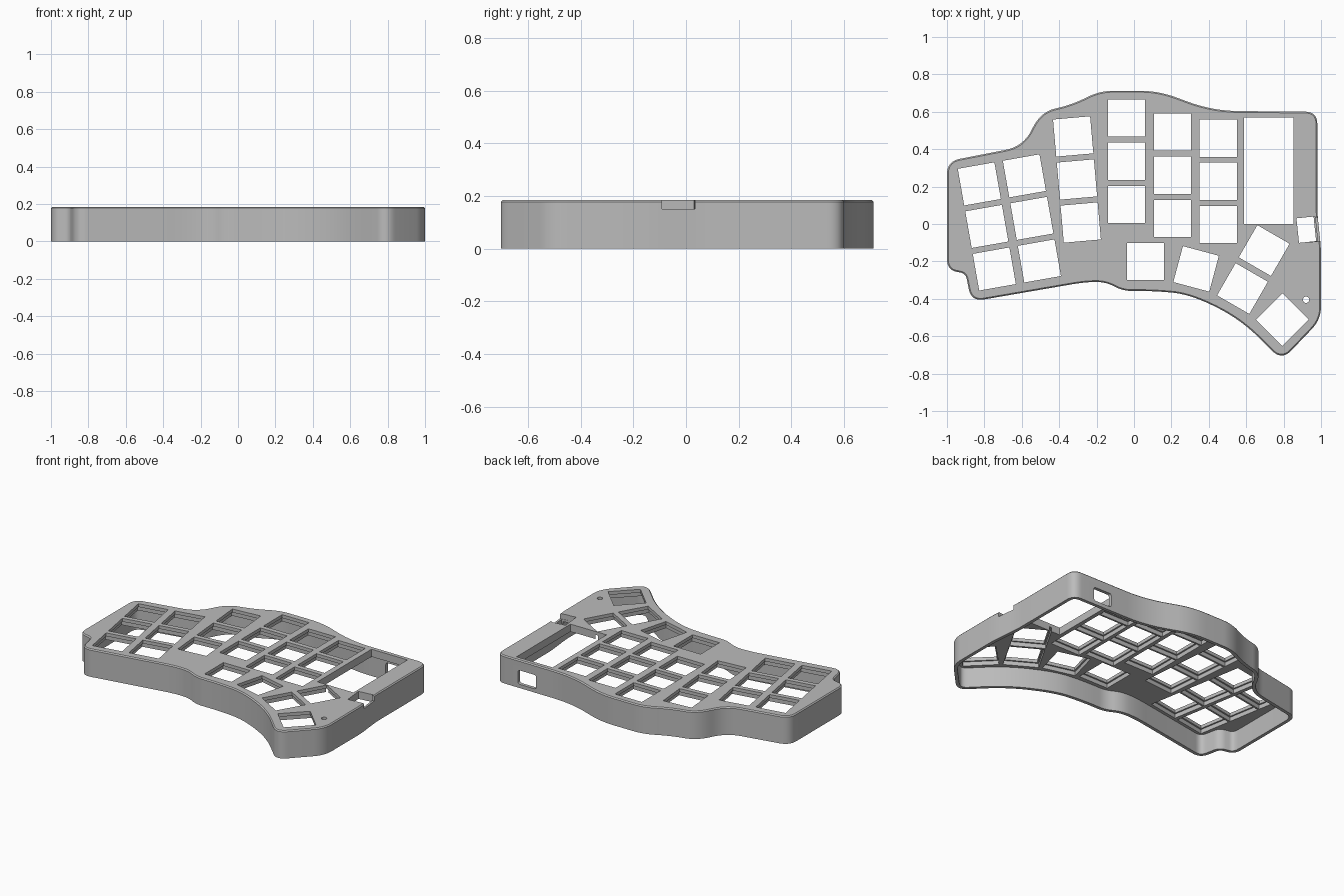
import bpy, bmesh
from math import radians, cos, sin, pi
from mathutils import Vector, Matrix

HEIGHT, WALL = 0.185, 0.022
PLATE_BOTTOM, LIP_BOTTOM = 0.135, 0.163

if "Cube" in bpy.data.objects:
    bpy.data.objects.remove(bpy.data.objects["Cube"], do_unlink=True)

grey = bpy.data.materials.new("case grey")
grey.use_nodes = True
colour = (0.5, 0.5, 0.5, 1)
grey.diffuse_color = colour
grey.node_tree.nodes["Principled BSDF"].inputs["Base Color"].default_value = colour

# Case outline as a control polygon: x, y, length of rounding (clockwise)
CORNERS = [
    (-1, .335, .07), (-.59, .415, .1), (-.5, .6, .1), (-.34, .635, .08),
    (-.18, .712, .07), (.13, .712, .1), (.42, .605, .14), (.98, .6, .065),
    (.98, .06, .05), (1, -.13, .05), (1, -.51, .07), (.79, -.73, .075),
    (.57, -.51, .14), (.3, -.375, .15), (.1, -.358, .08), (-.06, -.358, .05),
    (-.15, -.31, .05), (-.26, -.31, .08), (-.87, -.415, .07),
    (-.9, -.265, .03), (-1, -.245, .06)]


def rounded(corners, steps=10):
    """Round every corner of a polygon with a quadratic curve."""
    pts = []
    for i, (x, y, t) in enumerate(corners):
        p = Vector((x, y))
        a, b = (Vector(corners[j % len(corners)][:2]) - p for j in (i - 1, i + 1))
        start = p + a.normalized() * min(t, a.length * .49)
        end = p + b.normalized() * min(t, b.length * .49)
        for k in range(steps + 1):
            u = k / steps
            pts.append(start * (1 - u) ** 2 + p * 2 * u * (1 - u) + end * u * u)
    return pts


def inset(pts, d):
    """Move a clockwise loop inwards by d."""
    out = []
    for i, p in enumerate(pts):
        t = (pts[(i + 1) % len(pts)] - pts[i - 1]).normalized()
        out.append(p + Vector((t.y, -t.x)) * d)
    return out


def loft(bm, layers):
    """Closed solid through loops of equal length, each paired with its z."""
    rings = [[bm.verts.new((p.x, p.y, z)) for p in pts] for pts, z in layers]
    n = len(rings[0])
    for low, high in zip(rings, rings[1:]):
        for i in range(n):
            j = (i + 1) % n
            bm.faces.new((low[i], low[j], high[j], high[i]))
    bm.faces.new(rings[0])
    bm.faces.new(rings[-1])


def box(bm, x, y, w, d, z0, z1, angle=0):
    m = (Matrix.Translation((x, y, (z0 + z1) / 2)) @ Matrix.Rotation(radians(angle), 4, "Z")
         @ Matrix.Diagonal((w, d, z1 - z0, 1)))
    bmesh.ops.create_cube(bm, size=1, matrix=m)


def finish(name, bm):
    bmesh.ops.recalc_face_normals(bm, faces=bm.faces)
    mesh = bpy.data.meshes.new(name)
    bm.to_mesh(mesh)
    bm.free()
    mesh.materials.append(grey)
    obj = bpy.data.objects.new(name, mesh)
    bpy.context.scene.collection.objects.link(obj)
    return obj


def cut(target, bm):
    """Subtract a bmesh from the target and bake the result."""
    cutter = finish("cutter", bm)
    cutter.hide_render = True
    mod = target.modifiers.new("cut", "BOOLEAN")
    mod.operation, mod.solver, mod.object = "DIFFERENCE", "EXACT", cutter
    bpy.context.view_layer.update()
    deps = bpy.context.evaluated_depsgraph_get()
    mesh = bpy.data.meshes.new_from_object(target.evaluated_get(deps))
    target.modifiers.clear()
    target.data = mesh
    bpy.data.objects.remove(cutter, do_unlink=True)


# Key positions: columns of three, then the thumb arc (x, y, angle)
PITCH = .231
COLUMNS = [(-.787, -.013, 10), (-.546, .03, 10), (-.305, .238, 5),
           (-.04, .335, 0), (.206, .261, 0), (.45, .228, 0)]
keys = [(x - sin(radians(a)) * PITCH * k, y + cos(radians(a)) * PITCH * k, a)
        for x, y, a in COLUMNS for k in (-1, 0, 1)]
keys += [(.062, -.2, 0), (.332, -.24, -15), (.58, -.345, -30),
         (.696, -.142, -30), (.793, -.511, -45)]

# Outer body with a small chamfer round the top
outline = rounded(CORNERS)
bm = bmesh.new()
loft(bm, [(outline, 0), (outline, HEIGHT - .007), (inset(outline, .007), HEIGHT)])
case = finish("keyboard_case", bm)

# Hollow, open underneath
bm = bmesh.new()
inner = inset(outline, WALL)
loft(bm, [(inner, -.1), (inner, PLATE_BOTTOM)])
cut(case, bm)

# Wider clip pockets under each key
bm = bmesh.new()
for x, y, a in keys:
    box(bm, x, y, .219, .219, .1, LIP_BOTTOM, a)
cut(case, bm)

# Key openings and the round reset hole
bm = bmesh.new()
for x, y, a in keys:
    box(bm, x, y, .199, .199, .1, .3, a)
bmesh.ops.create_cone(bm, cap_ends=True, segments=24, radius1=.017, radius2=.017,
                      depth=.2, matrix=Matrix.Translation((.92, -.405, .2)))
cut(case, bm)

# Controller window and socket opening in the plate
bm = bmesh.new()
box(bm, .72, .285, .266, .57, .1, .3)
box(bm, .925, -.03, .1, .132, .12, .3, 6)
cut(case, bm)

# Socket notch through the side wall
bm = bmesh.new()
box(bm, .99, -.028, .13, .126, .15, .3, 6)
cut(case, bm)

# Rounded cable port in the back wall
port = rounded([(.685, .025, .015), (.685, .118, .015), (.82, .118, .015), (.82, .025, .015)], 5)
bm = bmesh.new()
loft(bm, [(port, -.7), (port, -.53)])
bmesh.ops.rotate(bm, verts=bm.verts, cent=(0, 0, 0), matrix=Matrix.Rotation(pi / 2, 3, "X"))
cut(case, bm)

# Shading
bpy.ops.object.select_all(action="DESELECT")
case.select_set(True)
bpy.context.view_layer.objects.active = case
bpy.ops.object.shade_smooth_by_angle(angle=radians(30))
